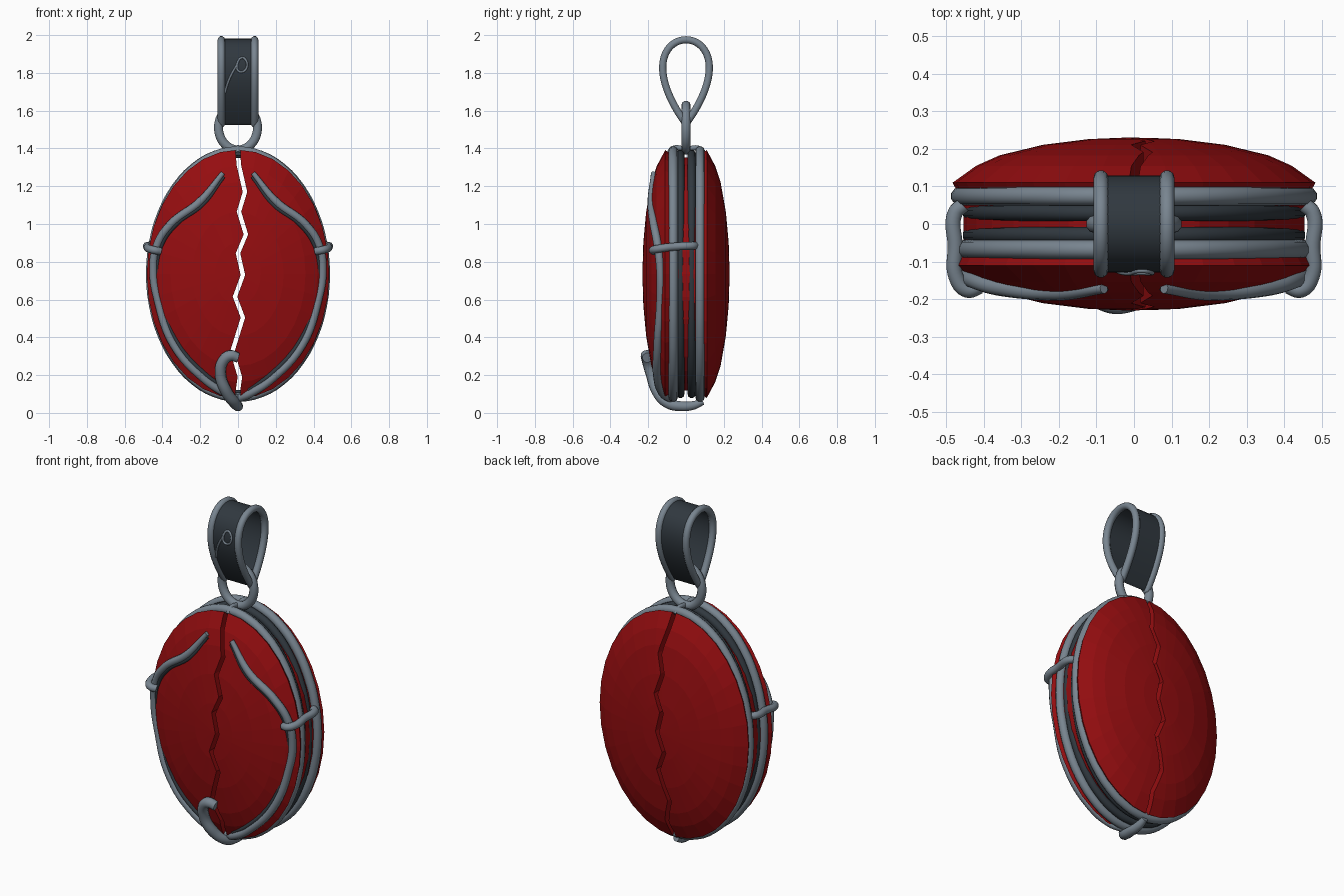
import bpy, bmesh, math
from math import sin, cos, pi

if "Cube" in bpy.data.objects:
    bpy.data.objects.remove(bpy.data.objects["Cube"])

def material(name, rgb):
    m = bpy.data.materials.new(name)
    m.diffuse_color = (*rgb, 1)
    m.use_nodes = True
    m.node_tree.nodes["Principled BSDF"].inputs["Base Color"].default_value = m.diffuse_color
    return m

RED = material("red stone", (0.30, 0.004, 0.005))
STEEL = material("grey steel", (0.19, 0.235, 0.28))
DARK = material("dark steel", (0.03, 0.04, 0.05))
CZ = 0.735                                    # height of the stone centre

def mesh_object(name, bm, mat):
    bmesh.ops.recalc_face_normals(bm, faces=bm.faces)
    me = bpy.data.meshes.new(name)
    bm.to_mesh(me)
    bm.free()
    me.materials.append(mat)
    ob = bpy.data.objects.new(name, me)
    bpy.context.collection.objects.link(ob)
    return ob

def select(ob):
    bpy.ops.object.select_all(action='DESELECT')
    ob.select_set(True)
    bpy.context.view_layer.objects.active = ob

def tube(name, pts, r, mat, closed=False, radii=None):
    """Round wire running smoothly through the points."""
    cu = bpy.data.curves.new(name, 'CURVE')
    cu.dimensions = '3D'
    cu.bevel_depth = r
    cu.bevel_resolution = 3
    cu.resolution_u = 3 if closed else 8
    cu.use_fill_caps = True
    sp = cu.splines.new('BEZIER')
    sp.bezier_points.add(len(pts) - 1)
    for i, (b, p) in enumerate(zip(sp.bezier_points, pts)):
        b.co = p
        b.handle_left_type = b.handle_right_type = 'AUTO'
        b.radius = radii[i] if radii else 1
    sp.use_cyclic_u = closed
    cu.materials.append(mat)
    ob = bpy.data.objects.new(name, cu)
    bpy.context.collection.objects.link(ob)
    select(ob)
    bpy.ops.object.convert(target='MESH')
    ob = bpy.context.object
    bpy.ops.object.shade_smooth_by_angle(angle=math.radians(50))
    return ob

def ellipse(rx, rz, y, cz=CZ, n=24):
    return [(rx * sin(2 * pi * i / n), y, cz + rz * cos(2 * pi * i / n)) for i in range(n)]

# Stone: faceted lens with a grooved rim
half = [(0.94, 0.055), (1.0, 0.11), (0.87, 0.155), (0.74, 0.183), (0.5, 0.211), (0.25, 0.226)]
profile = [(s, -y) for s, y in reversed(half)] + half
bm = bmesh.new()
N = 32
rings = [[bm.verts.new(p) for p in ellipse(0.483 * s, 0.658 * s, y, n=N)] for s, y in profile]
for a, b in zip(rings, rings[1:]):
    for i in range(N):
        bm.faces.new((a[i], a[(i + 1) % N], b[(i + 1) % N], b[i]))
for ring, y in ((rings[0], -0.231), (rings[-1], 0.231)):
    tip = bm.verts.new((0, y, CZ))
    for i in range(N):
        bm.faces.new((ring[i], ring[(i + 1) % N], tip))
stone = mesh_object("split_stone", bm, RED)

# Zigzag crack cut right through the stone
crack = [(0, 1.5), (0, 1.37), (0.005, 1.31), (0.037, 1.17), (0.005, 1.065), (0.042, 0.945),
         (0, 0.845), (0.026, 0.73), (-0.016, 0.615), (0.026, 0.505), (-0.03, 0.325),
         (0.01, 0.19), (0, 0.12), (0, 0)]
bm = bmesh.new()
rows = [[bm.verts.new((x + dx, y, z)) for dx, y in
         ((-0.012, -0.4), (0.012, -0.4), (0.012, 0.4), (-0.012, 0.4))] for x, z in crack]
for a, b in zip(rows, rows[1:]):
    for i in range(4):
        bm.faces.new((a[i], a[(i + 1) % 4], b[(i + 1) % 4], b[i]))
bm.faces.new(rows[0])
bm.faces.new(rows[-1])
cutter = mesh_object("crack_cutter", bm, RED)
cutter.hide_render = True
mod = stone.modifiers.new("crack", 'BOOLEAN')
mod.operation = 'DIFFERENCE'
mod.solver = 'EXACT'
mod.object = cutter
select(stone)
bpy.ops.object.modifier_apply(modifier="crack")
bpy.data.objects.remove(cutter)

# Wire frame rings and the dark inner rings in the groove
tube("front_frame_ring", ellipse(0.455, 0.652, -0.068), 0.025, STEEL, True)
tube("back_frame_ring", ellipse(0.463, 0.652, 0.074), 0.025, STEEL, True)
for y, n in ((-0.03, "front"), (0.03, "back")):
    tube(n + "_inner_ring", ellipse(0.435, 0.635, y), 0.022, DARK, True)

# Front prong wires, dark lining wires and side clamps, left and right
prong = [(0.08, -0.172, 1.27), (0.2, -0.182, 1.12), (0.355, -0.17, 1.0), (0.428, -0.15, 0.89),
         (0.448, -0.135, 0.75), (0.425, -0.135, 0.6), (0.34, -0.15, 0.36),
         (0.18, -0.15, 0.18), (0.06, -0.12, 0.1), (0.0, -0.08, 0.075)]
for s, side in ((-1, "left"), (1, "right")):
    tube(side + "_prong_wire", [(s * x, y, z) for x, y, z in prong], 0.022, STEEL,
         radii=[0.6] + [1] * 9)
    lining = []
    for x, y, z in prong[:-1]:
        dx, dz = -x / 0.45 ** 2, -(z - CZ) / 0.65 ** 2
        k = 0.022 / math.hypot(dx, dz)
        lining.append((s * (x + dx * k), y - 0.002, z + dz * k))
    tube(side + "_lining_wire", lining, 0.013, DARK, radii=[0.5] + [1] * 8)
    tube(side + "_clamp", [(s * x, y, z) for x, y, z in
         ((0.41, -0.165, 0.855), (0.445, -0.175, 0.862), (0.474, -0.14, 0.87), (0.476, -0.06, 0.88),
          (0.476, 0.03, 0.885), (0.455, 0.05, 0.885))], 0.021, STEEL)

# Bottom hook clasp
tube("hook_clasp", [(0.0, 0.09, 0.06), (0.0, 0.04, 0.04), (0, -0.02, 0.035), (-0.015, -0.09, 0.05),
     (-0.06, -0.15, 0.11), (-0.093, -0.185, 0.21), (-0.075, -0.205, 0.28),
     (-0.04, -0.21, 0.303), (0.0, -0.205, 0.292)], 0.03, STEEL,
     radii=[0.6, 0.8, 0.9, 1, 1, 1, 1, 1, 0.9])

# Connecting ring and the binding at the stone top
tube("connecting_ring", ellipse(0.103, 0.118, 0, 1.51), 0.025, STEEL, True)
tube("top_binding", [(0, -0.09, 1.375), (0, -0.07, 1.4), (0, 0, 1.397), (0, 0.07, 1.4),
                     (0, 0.095, 1.375)], 0.014, STEEL)

# Hanging bail: teardrop band with wire edges
def bail_y(t):
    return -0.16 * sin(t) * abs(sin(t / 2))

M = 40
loop = [(bail_y(t), 1.53 + 0.2225 * (1 - cos(t))) for t in (2 * pi * i / M for i in range(M))]
bm = bmesh.new()
lo = [[bm.verts.new((x, y, z)) for y, z in loop] for x in (-0.085, 0.085)]
for i in range(M):
    j = (i + 1) % M
    bm.faces.new((lo[0][i], lo[0][j], lo[1][j], lo[1][i]))
band = mesh_object("bail_band", bm, DARK)
sol = band.modifiers.new("thickness", 'SOLIDIFY')
sol.thickness = 0.012
sol.offset = 0
select(band)
bpy.ops.object.modifier_apply(modifier="thickness")
bpy.ops.object.shade_smooth_by_angle(angle=math.radians(40))
for x, side in ((-0.088, "left"), (0.088, "right")):
    tube(side + "_bail_wire", [(x, y, z) for y, z in loop], 0.02, STEEL, True)

# Thin curl on the bail front
curl = [(-0.07, 1.695), (-0.045, 1.77), (-0.01, 1.835), (0.02, 1.88), (0.043, 1.865),
        (0.045, 1.825), (0.02, 1.805), (-0.002, 1.815), (-0.005, 1.845)]
tube("bail_curl", [(x, bail_y(math.acos(1 - (z - 1.53) / 0.2225)) - 0.008, z) for x, z in curl],
     0.006, STEEL)
